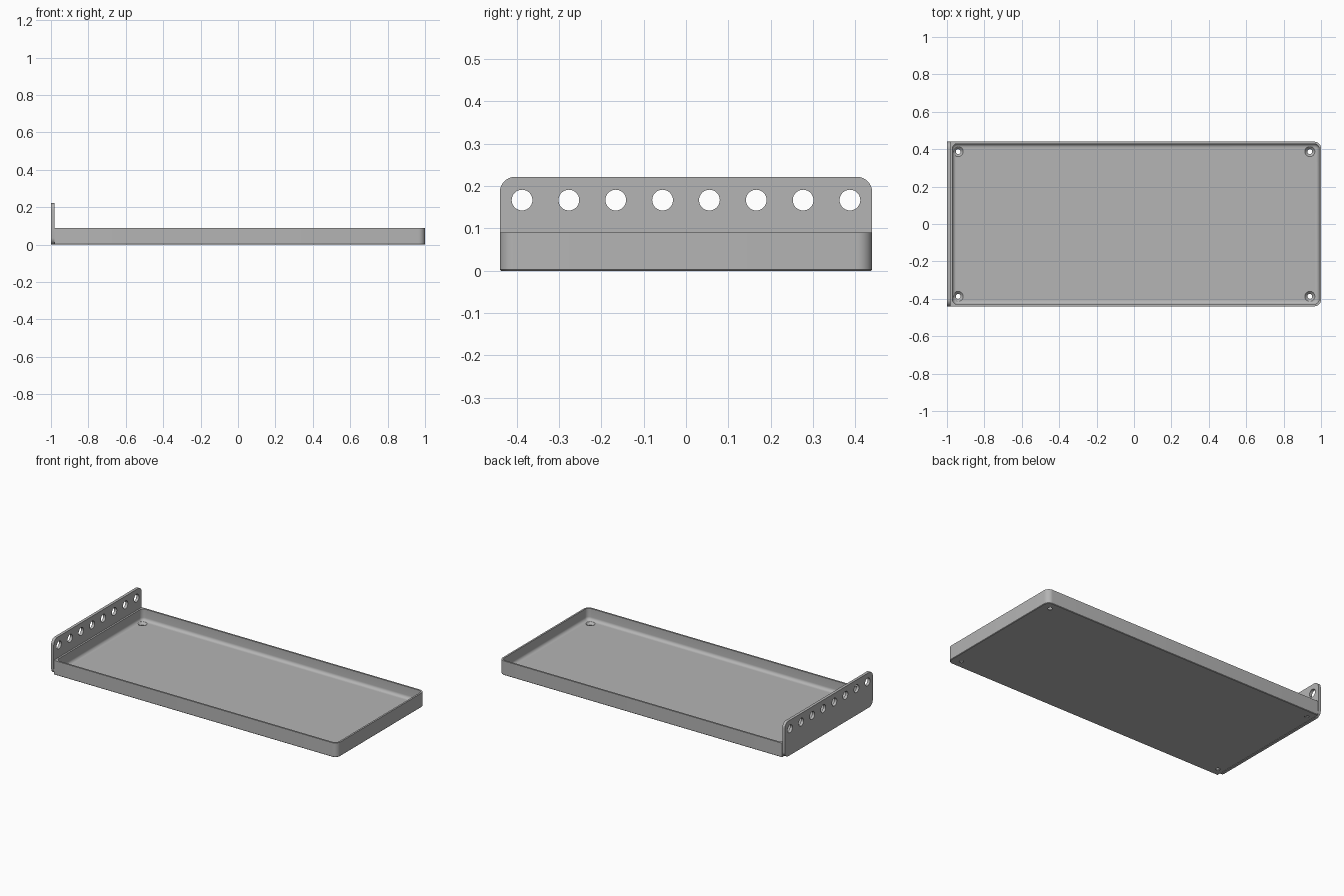
import bpy, bmesh
from math import sin, cos, pi
from mathutils import Matrix

cube = bpy.data.objects.get("Cube")
if cube:
    bpy.data.objects.remove(cube, do_unlink=True)

HALF_Y = 0.44
SEAM = -0.982      # where the end plate meets the tray
RIM = 0.09
FLOOR = 0.017
WALL = 0.011
FILLET = 0.02

grey = bpy.data.materials.new("plain_grey")
grey.use_nodes = True
grey.diffuse_color = (0.46, 0.46, 0.46, 1)
grey.node_tree.nodes["Principled BSDF"].inputs["Base Color"].default_value = grey.diffuse_color


def rounded_rect(x0, x1, y0, y1, r_left, r_right, steps=8):
    """Counter-clockwise outline with separate radii for the two ends."""
    pts = []
    corners = ((x1, y1, r_right, 1, 1), (x0, y1, r_left, -1, 1),
               (x0, y0, r_left, -1, -1), (x1, y0, r_right, 1, -1))
    for q, (x, y, r, sx, sy) in enumerate(corners):
        for i in range(steps + 1):
            a = (q + i / steps) * pi / 2
            pts.append((x - sx * r + r * cos(a), y - sy * r + r * sin(a)))
    return pts


def add_object(name, mesh):
    ob = bpy.data.objects.new(name, mesh)
    bpy.context.collection.objects.link(ob)
    return ob


def evaluated_mesh(ob):
    bpy.context.view_layer.update()
    dg = bpy.context.evaluated_depsgraph_get()
    return bpy.data.meshes.new_from_object(ob.evaluated_get(dg))


def finish(ob):
    ob.data.materials.clear()
    ob.data.materials.append(grey)
    bpy.ops.object.select_all(action='DESELECT')
    ob.select_set(True)
    bpy.context.view_layer.objects.active = ob
    bpy.ops.object.shade_smooth_by_angle(angle=pi / 6)


# Tray: stacked outlines running up the outside, over the rim and down to the floor
def outline(inset, z, r_left, r_right):
    pts = rounded_rect(SEAM + inset, 1 - inset, inset - HALF_Y, HALF_Y - inset, r_left, r_right)
    return [(x, y, z) for x, y in pts]


rings = [outline(0.003, 0, 0.002, 0.032), outline(0, 0.003, 0.002, 0.035),
         outline(0, RIM, 0.002, 0.035), outline(WALL, RIM, 0.026, 0.026)]
for i in range(7):
    a = i / 6 * pi / 2
    run = FILLET * (1 - cos(a))
    rings.append(outline(WALL + run, FLOOR + FILLET * (1 - sin(a)), 0.026 - run, 0.026 - run))

bm = bmesh.new()
loops = [[bm.verts.new(p) for p in ring] for ring in rings]
for low, high in zip(loops, loops[1:]):
    for i in range(len(low)):
        j = (i + 1) % len(low)
        bm.faces.new((low[i], low[j], high[j], high[i]))
bm.faces.new(loops[0][::-1])
bm.faces.new(loops[-1])
bmesh.ops.recalc_face_normals(bm, faces=bm.faces)
mesh = bpy.data.meshes.new("tray")
bm.to_mesh(mesh)
bm.free()
tray = add_object("tray", mesh)

# Countersunk screw holes in the four floor corners
bm = bmesh.new()
for x in (-0.94, 0.94):
    for y in (-0.387, 0.387):
        sections = ((0.013, -0.01), (0.013, 0.003), (0.027, FLOOR), (0.027, FLOOR + 0.003))
        loops = [[bm.verts.new((x + r * cos(k * pi / 16), y + r * sin(k * pi / 16), z))
                  for k in range(32)] for r, z in sections]
        for low, high in zip(loops, loops[1:]):
            for k in range(32):
                j = (k + 1) % 32
                bm.faces.new((low[k], low[j], high[j], high[k]))
        bm.faces.new(loops[0][::-1])
        bm.faces.new(loops[-1])
mesh = bpy.data.meshes.new("screw_hole_cutter")
bm.to_mesh(mesh)
bm.free()
cutter = add_object("screw_hole_cutter", mesh)
cutter.hide_render = True
cut = tray.modifiers.new("screw_holes", 'BOOLEAN')
cut.operation = 'DIFFERENCE'
cut.solver = 'EXACT'
cut.object = cutter
cut_mesh = evaluated_mesh(tray)
tray.modifiers.clear()
tray.data = cut_mesh
bpy.data.objects.remove(cutter, do_unlink=True)
finish(tray)

# End plate: rounded outline with a row of round holes, extruded to thickness
curve = bpy.data.curves.new("plate_outline", 'CURVE')
curve.dimensions = '2D'
curve.fill_mode = 'BOTH'
curve.extrude = (1 + SEAM) / 2


def add_spline(pts):
    s = curve.splines.new('POLY')
    s.points.add(len(pts) - 1)
    for p, (x, y) in zip(s.points, pts):
        p.co = (x, y, 0, 1)
    s.use_cyclic_u = True


add_spline(rounded_rect(-HALF_Y, HALF_Y, 0, 0.222, 0.036, 0.036))
for i in range(8):
    y = (i - 3.5) * 0.1107
    add_spline([(y + 0.0245 * cos(k * pi / 16), 0.167 + 0.0245 * sin(k * pi / 16))
                for k in range(32)])
helper = add_object("plate_outline", curve)
mesh = evaluated_mesh(helper)
bpy.data.objects.remove(helper, do_unlink=True)

bm = bmesh.new()
bm.from_mesh(mesh)
bmesh.ops.remove_doubles(bm, verts=bm.verts, dist=0.0001)
stand_up = Matrix(((0, 0, 1, (SEAM - 1) / 2), (1, 0, 0, 0), (0, 1, 0, 0), (0, 0, 0, 1)))
bmesh.ops.transform(bm, matrix=stand_up, verts=bm.verts)
bmesh.ops.recalc_face_normals(bm, faces=bm.faces)
bm.to_mesh(mesh)
bm.free()
finish(add_object("end_plate", mesh))
